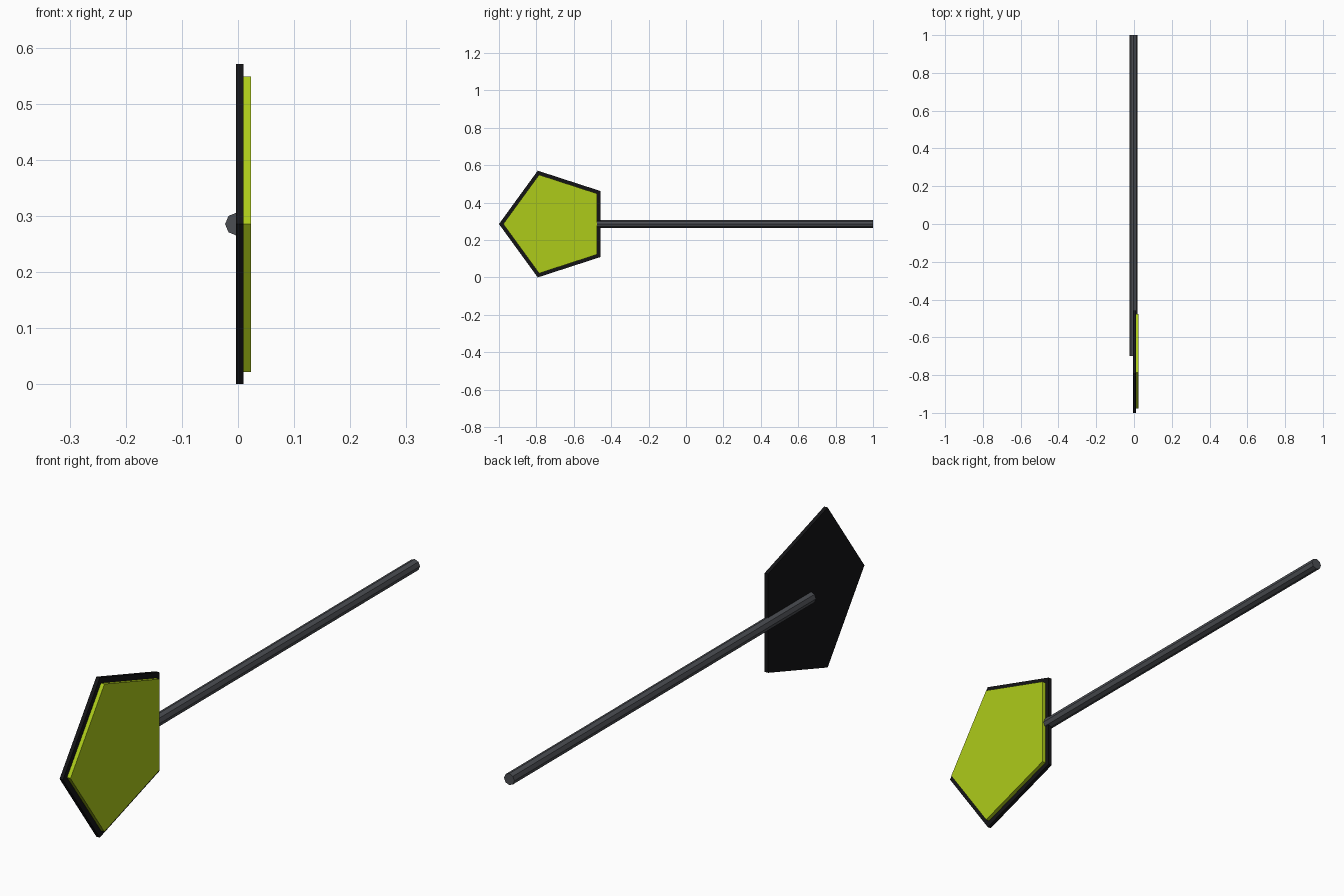
import bpy, bmesh
from math import cos, sin, pi

if "Cube" in bpy.data.objects:
    bpy.data.objects.remove(bpy.data.objects["Cube"])

CENTRE_Y, CENTRE_Z = -0.7, 0.2853


def material(name, rgb):
    mat = bpy.data.materials.new(name)
    mat.diffuse_color = (*rgb, 1)
    mat.use_nodes = True
    mat.node_tree.nodes["Principled BSDF"].inputs["Base Color"].default_value = mat.diffuse_color
    return mat


def prism(name, sides, radius, axis, start, end, offset, mat):
    """Regular prism along x or y; offset is the other horizontal coordinate."""
    bm = bmesh.new()
    rings = []
    for along in (start, end):
        ring = []
        for i in range(sides):
            a = pi + 2 * pi * i / sides
            across, z = offset + radius * cos(a), CENTRE_Z + radius * sin(a)
            co = (along, across, z) if axis == 'x' else (across, along, z)
            ring.append(bm.verts.new(co))
        bm.faces.new(ring)
        rings.append(ring)
    for i in range(sides):
        j = (i + 1) % sides
        bm.faces.new((rings[0][i], rings[0][j], rings[1][j], rings[1][i]))
    bmesh.ops.recalc_face_normals(bm, faces=bm.faces)
    mesh = bpy.data.meshes.new(name)
    bm.to_mesh(mesh)
    bm.free()
    mesh.materials.append(mat)
    obj = bpy.data.objects.new(name, mesh)
    bpy.context.collection.objects.link(obj)
    return obj


# Pentagonal backing plate, pointing to the front
prism("backing_plate", 5, 0.3, 'x', -0.004, 0.0095, CENTRE_Y,
      material("black", (0.007, 0.007, 0.008)))

# Smaller coloured panel on the right face of the plate
prism("sign_panel", 5, 0.277, 'x', 0.0095, 0.023, CENTRE_Y,
      material("lime", (0.42, 0.6, 0.01)))

# Eight-sided pole running from the middle of the plate to the back
prism("pole", 8, 0.0205, 'y', -0.7, 1.0, -0.0025,
      material("dark_grey", (0.07, 0.075, 0.085)))
